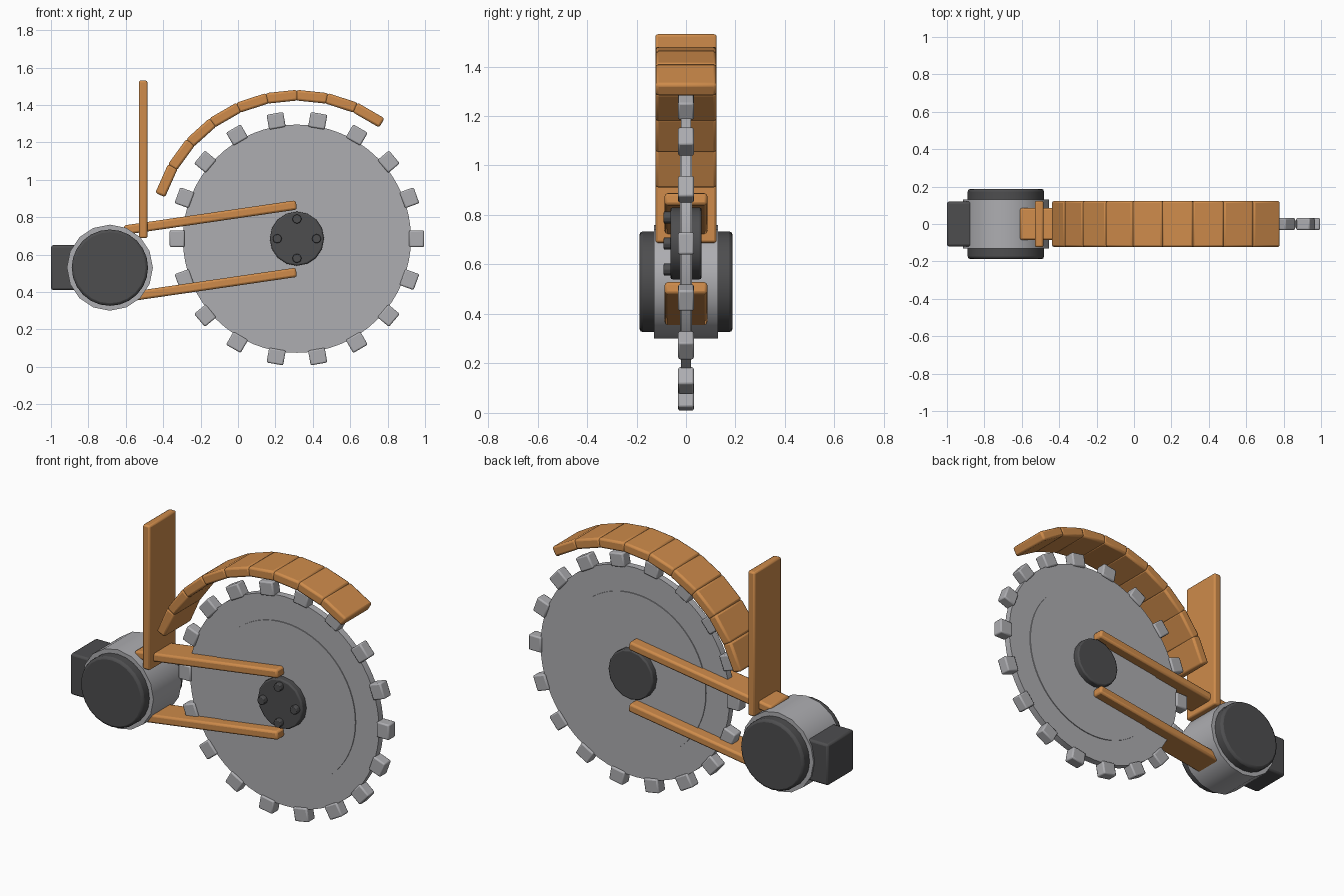
import bpy
import math
from mathutils import Matrix, Vector

cube = bpy.data.objects.get("Cube")
if cube:
    bpy.data.objects.remove(cube, do_unlink=True)


def material(name, rgb):
    mat = bpy.data.materials.new(name)
    mat.use_nodes = True
    mat.diffuse_color = (*rgb, 1)
    mat.node_tree.nodes["Principled BSDF"].inputs["Base Color"].default_value = (*rgb, 1)
    return mat


ORANGE = material("orange paint", (0.62, 0.26, 0.07))
STEEL = material("grey steel", (0.42, 0.42, 0.44))
DARK = material("dark metal", (0.075, 0.075, 0.078))


def finish(obj, name, mat, bevel, angle=30):
    obj.name = name
    obj.data.materials.append(mat)
    bpy.ops.object.transform_apply(location=False, rotation=False, scale=True)
    if bevel:
        mod = obj.modifiers.new("Bevel", "BEVEL")
        mod.width = bevel
        mod.segments = 2
        mod.limit_method = "ANGLE"
        mod.angle_limit = math.radians(40)
    bpy.ops.object.shade_smooth_by_angle(angle=math.radians(angle))
    return obj


def box(name, mat, centre, size, tilt=0, bevel=0.01):
    """Box tilted counter-clockwise as seen from the front."""
    bpy.ops.mesh.primitive_cube_add(size=1, location=centre, rotation=(0, -tilt, 0))
    obj = bpy.context.object
    obj.scale = size
    return finish(obj, name, mat, bevel)


def drum(name, mat, x, z, radius, y0, y1, sides, bevel=0.0):
    """Cylinder along y between y0 and y1."""
    bpy.ops.mesh.primitive_cylinder_add(
        vertices=sides, radius=radius, depth=y1 - y0,
        location=(x, (y0 + y1) / 2, z), rotation=(math.pi / 2, 0, 0))
    return finish(bpy.context.object, name, mat, bevel)


def polar(radius, angle, y=0):
    return HUB + Vector((radius * math.cos(angle), y, radius * math.sin(angle)))


HUB = Vector((0.315, 0, 0.685))

# Saw blade with raised centre and square teeth
drum("blade", STEEL, HUB.x, HUB.z, 0.61, -0.02, 0.02, 64)
drum("blade_centre", STEEL, HUB.x, HUB.z, 0.46, -0.025, 0.025, 64)
for i in range(18):
    a = math.tau * i / 18
    box(f"tooth_{i + 1}", STEEL, polar(0.64, a), (0.08, 0.064, 0.09), a, 0.008)

# Hub and its front bolts
drum("hub", DARK, HUB.x, HUB.z, 0.145, -0.063, 0.063, 16, 0.008)
for i in range(4):
    p = polar(0.105, math.pi / 2 * i)
    drum(f"hub_bolt_{i + 1}", DARK, p.x, p.z, 0.025, -0.09, -0.05, 8, 0.004)

# Curved guard made from overlapping slats
for i in range(9):
    a = math.radians(60 + 12 * i)
    box(f"guard_slat_{i + 1}", ORANGE, polar(0.763, a), (0.057, 0.248, 0.168), a, 0.012)

# Support arms and upright mounting plate
slope = math.radians(8.3)
for name, z in (("upper_arm", 0.798), ("lower_arm", 0.438)):
    box(name, ORANGE, (-0.148, 0, z), (0.93, 0.172, 0.05), slope, 0.012)
box("mounting_plate", ORANGE, (-0.507, 0, 1.109), (0.046, 0.248, 0.843), 0, 0.01)

# Motor housing, end caps and rear box
drum("motor_housing", STEEL, -0.685, 0.53, 0.23, -0.13, 0.13, 16)
drum("motor_caps", DARK, -0.685, 0.53, 0.204, -0.188, 0.188, 24, 0.014)
box("motor_box", DARK, (-0.9, 0, 0.53), (0.2, 0.24, 0.24), 0, 0.012)
